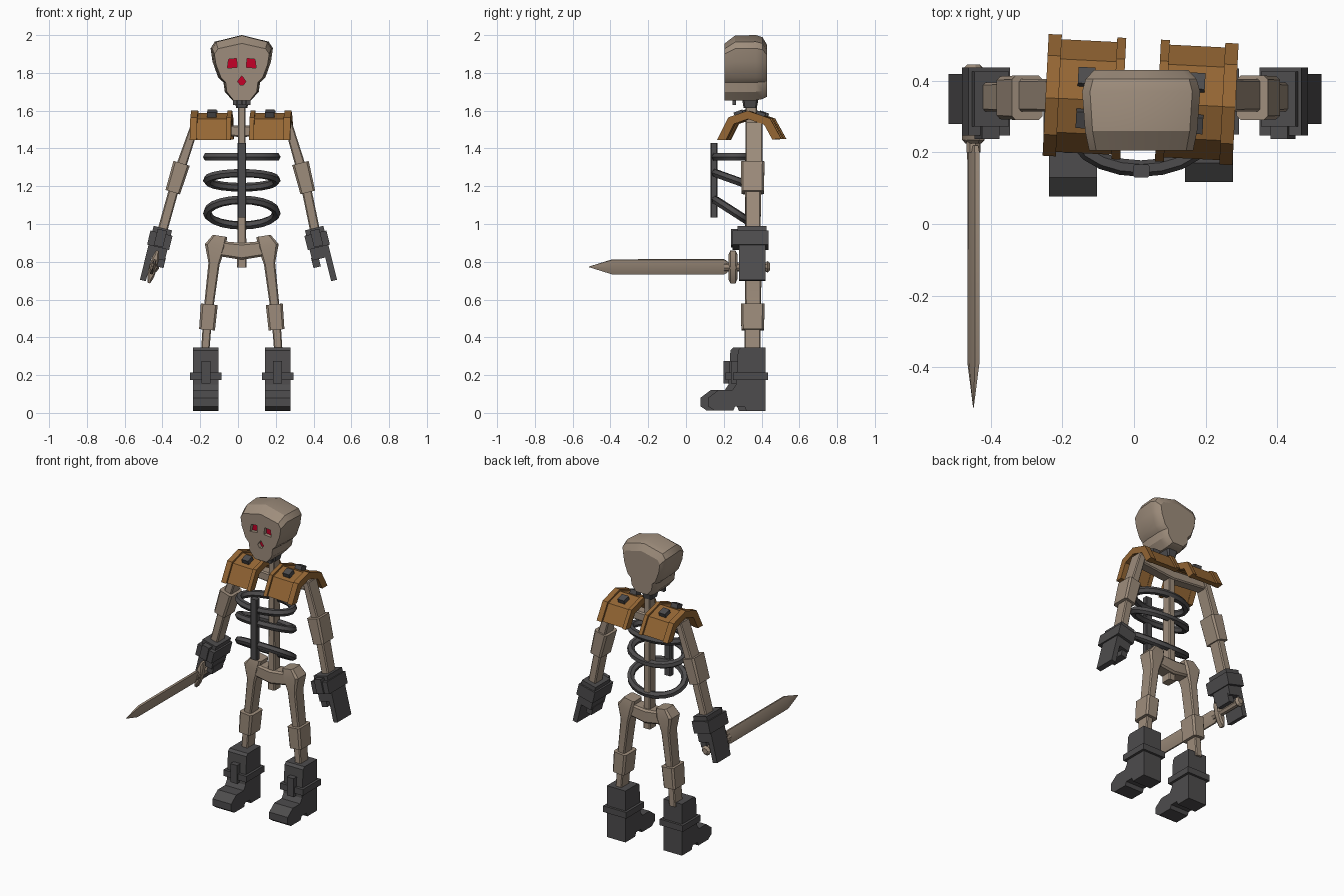
import bpy, bmesh, math
from mathutils import Vector

if "Cube" in bpy.data.objects:
    bpy.data.objects.remove(bpy.data.objects["Cube"])

CX = 0.02  # body centre line


def material(name, rgb):
    m = bpy.data.materials.new(name)
    m.diffuse_color = (*rgb, 1)
    m.use_nodes = True
    m.node_tree.nodes["Principled BSDF"].inputs["Base Color"].default_value = m.diffuse_color
    return m


BONE = material("bone", (0.34, 0.265, 0.20))
IRON = material("dark_iron", (0.075, 0.072, 0.074))
LEATHER = material("brown_leather", (0.30, 0.135, 0.035))
RED = material("glow_red", (0.55, 0.0, 0.02))


def finish(ob, mat, smooth=True):
    ob.data.materials.append(mat)
    bpy.ops.object.select_all(action='DESELECT')
    ob.select_set(True)
    bpy.context.view_layer.objects.active = ob
    if smooth:
        bpy.ops.object.shade_smooth_by_angle(angle=math.radians(30))
    return ob


def loft(name, rings, mat, smooth=True):
    """Skin matching rings of points and cap both ends."""
    bm = bmesh.new()
    rows = [[bm.verts.new(p) for p in r] for r in rings]
    n = len(rows[0])
    for a, b in zip(rows, rows[1:]):
        for i in range(n):
            bm.faces.new((a[i], a[(i + 1) % n], b[(i + 1) % n], b[i]))
    bm.faces.new(rows[0])
    bm.faces.new(rows[-1])
    bmesh.ops.recalc_face_normals(bm, faces=bm.faces)
    me = bpy.data.meshes.new(name)
    bm.to_mesh(me)
    bm.free()
    ob = bpy.data.objects.new(name, me)
    bpy.context.collection.objects.link(ob)
    return finish(ob, mat, smooth)


def limb(name, pts, mat, cham=0.25):
    """Bar through (x, y, z, half width, half depth), corners cut by cham."""
    a, b = Vector(pts[0][:3]), Vector(pts[-1][:3])
    d = (b - a).normalized()
    u = Vector((d.z, 0, -d.x))
    rings = []
    for x, y, z, w, h in pts:
        k = min(w, h) * cham
        corners = [(w, h - k), (w - k, h), (k - w, h), (-w, h - k),
                   (-w, k - h), (k - w, -h), (w - k, -h), (w, k - h)]
        if cham == 0:
            corners = [(w, h), (-w, h), (-w, -h), (w, -h)]
        rings.append([Vector((x, y, z)) + u * s + Vector((0, t, 0)) for s, t in corners])
    return loft(name, rings, mat)


def box(name, x0, x1, y0, y1, z0, z1, mat):
    return loft(name, [[(x0, y0, z), (x1, y0, z), (x1, y1, z), (x0, y1, z)] for z in (z0, z1)], mat, False)


def extrude_x(name, profile, x0, x1, mat, skew=0.0):
    """Side profile (y, z) swept across x, sheared by skew."""
    return loft(name, [[(x + skew * (y - 0.35), y - skew * (x - CX), z) for y, z in profile]
                       for x in (x0, x1)], mat, False)


# skull: front outline lofted from face to back of head
half = [(0, 2.0), (0.143, 1.965), (0.165, 1.93), (0.155, 1.86), (0.125, 1.775),
        (0.097, 1.75), (0.09, 1.70), (0.05, 1.655)]
outline = half + [(-x, z) for x, z in reversed(half[1:])]


def skull_ring(y, sx, top, low):
    return [(CX + x * sx, y, 1.78 + (z - 1.78) * (top if z > 1.78 else low)) for x, z in outline]


skull = loft("skull", [skull_ring(0.205, 0.88, 0.80, 1.0), skull_ring(0.26, 0.95, 0.99, 1.0),
                       skull_ring(0.37, 1.0, 1.0, 1.0), skull_ring(0.405, 0.94, 0.95, 0.95),
                       skull_ring(0.43, 0.80, 0.76, 0.85)], BONE)

# eye sockets and nose hole cut into the face, with red inside
holes = {"left_eye": [(-0.056, 1.825), (-0.004, 1.83), (-0.008, 1.876), (-0.05, 1.872)],
         "right_eye": [(0.044, 1.83), (0.096, 1.825), (0.09, 1.872), (0.048, 1.876)],
         "nose": [(-0.002, 1.755), (0.012, 1.735), (0.028, 1.735), (0.042, 1.755), (0.02, 1.785)]}
for name, pts in holes.items():
    cutter = loft(name + "_cutter", [[(x, y, z) for x, z in pts] for y in (0.15, 0.235)], BONE, False)
    mod = skull.modifiers.new("cut", 'BOOLEAN')
    mod.operation, mod.solver, mod.object = 'DIFFERENCE', 'EXACT', cutter
    bpy.context.view_layer.objects.active = skull
    bpy.ops.object.modifier_apply(modifier=mod.name)
    bpy.data.objects.remove(cutter)
    loft(name + "_glow", [[(x, y, z) for x, z in pts] for y in (0.229, 0.236)], RED, False)

# teeth, spine and collar bones
for i in range(4):
    box("tooth", CX - 0.046 + i * 0.024, CX - 0.026 + i * 0.024, 0.245, 0.265, 1.63, 1.66, IRON)
limb("neck_collar", [(CX, 0.34, 1.67, 0.04, 0.045), (CX, 0.34, 1.615, 0.03, 0.035)], IRON)
limb("spine", [(CX, 0.345, 1.64, 0.02, 0.03), (CX, 0.345, 1.0, 0.023, 0.033),
               (CX, 0.345, 0.77, 0.025, 0.035)], BONE)
limb("collar_bone", [(-0.23, 0.36, 1.505, 0.028, 0.035), (CX, 0.35, 1.49, 0.03, 0.035),
                     (0.27, 0.36, 1.505, 0.028, 0.035)], BONE)

# rib hoops hung between spine and breast bone
for z, rise in ((1.355, 0.0), (1.232, 0.075), (1.06, 0.135)):
    cu = bpy.data.curves.new("rib_hoop", 'CURVE')
    cu.dimensions = '3D'
    cu.bevel_depth, cu.bevel_resolution = 0.023, 1
    sp = cu.splines.new('POLY')
    sp.points.add(19)
    sp.use_cyclic_u = True
    for i, p in enumerate(sp.points):
        a = math.tau * i / 20
        p.co = (CX + 0.183 * math.cos(a), 0.26 + 0.105 * math.sin(a), z - rise / 2 * math.sin(a), 1)
    ob = bpy.data.objects.new("rib_hoop", cu)
    bpy.context.collection.objects.link(ob)
    bpy.ops.object.select_all(action='DESELECT')
    ob.select_set(True)
    bpy.context.view_layer.objects.active = ob
    bpy.ops.object.convert(target='MESH')
    finish(bpy.context.object, IRON)
limb("breast_bone", [(CX, 0.148, 1.43, 0.023, 0.018), (CX, 0.148, 1.035, 0.023, 0.018)], IRON)

# pelvis bar
limb("pelvis", [(-0.10, 0.35, 0.87, 0.04, 0.045), (CX, 0.35, 0.855, 0.045, 0.05),
                (0.14, 0.35, 0.87, 0.04, 0.045)], BONE)

# boot side profile
boot = [(0.42, 0.01), (0.32, 0.01), (0.31, 0.035), (0.26, 0.035), (0.25, 0.012), (0.15, 0.012),
        (0.117, 0.035), (0.117, 0.08), (0.17, 0.12), (0.245, 0.12), (0.265, 0.15),
        (0.275, 0.33), (0.29, 0.345), (0.42, 0.345)]

for side, s in (("left", -1), ("right", 1)):
    def leg(name, pts):
        limb(f"{side}_{name}", [(CX + s * x, y, z, w, h) for x, y, z, w, h in pts], BONE)

    # leg bones
    leg("thigh", [(0.115, 0.355, 0.937, 0.038, 0.045), (0.14, 0.355, 0.885, 0.056, 0.055),
                  (0.147, 0.355, 0.79, 0.030, 0.045), (0.175, 0.355, 0.56, 0.025, 0.042)])
    leg("knee", [(0.172, 0.353, 0.575, 0.045, 0.063), (0.184, 0.353, 0.44, 0.042, 0.060)])
    leg("shin", [(0.184, 0.352, 0.46, 0.023, 0.042), (0.194, 0.352, 0.32, 0.022, 0.042)])

    # boot with strap and buckle
    dy = -0.04 if s < 0 else 0.0
    bx = CX + s * 0.19
    extrude_x(f"{side}_boot", [(y + dy, z) for y, z in boot], bx - 0.067, bx + 0.067, IRON)
    box(f"{side}_boot_strap", bx - 0.083, bx + 0.083, 0.25 + dy, 0.435 + dy, 0.175, 0.215, IRON)
    box(f"{side}_boot_buckle", bx - 0.024, bx + 0.024, 0.238 + dy, 0.28 + dy, 0.155, 0.275, IRON)

    # arm bones
    sh, el, wr = ((-0.225, -0.322, -0.41) if s < 0 else (0.265, 0.35, 0.415))
    t = Vector((wr - sh, 0, -0.6)).normalized() * 0.08
    limb(f"{side}_upper_arm", [(sh, 0.36, 1.53, 0.022, 0.045), (el, 0.36, 1.245, 0.028, 0.045)], BONE)
    limb(f"{side}_elbow", [(el - t.x, 0.353, 1.245 - t.z, 0.045, 0.062),
                           (el + t.x, 0.353, 1.245 + t.z, 0.040, 0.060)], BONE)
    limb(f"{side}_forearm", [(el, 0.355, 1.245, 0.026, 0.042), (wr, 0.355, 0.93, 0.026, 0.040)], BONE)

    # gauntlet laid out along the hand: distance below wrist, outward offset
    d, u = Vector((s * 0.24, 0, -0.97)), Vector((s * 0.97, 0, 0.24))

    def hand(name, a, b, off, w, y, h, cham=0.0, mat=IRON):
        ends = [Vector((wr, y, 0.93)) + d * k + u * off for k in (a, b)]
        limb(f"{side}_{name}", [(*p, w, h) for p in ends], mat, cham)

    hand("cuff_rim", -0.05, -0.015, 0, 0.050, 0.35, 0.077)
    hand("cuff", -0.022, 0.055, 0, 0.060, 0.342, 0.095)
    hand("cuff_buckle", -0.04, 0.05, 0, 0.025, 0.255, 0.018)
    hand("fingers", 0.04, 0.245, 0.036, 0.016, 0.35, 0.07)
    hand("palm", 0.04, 0.115, -0.003, 0.048, 0.35, 0.07)
    hand("thumb", 0.10, 0.155, -0.034, 0.020, 0.35, 0.055)

    # shoulder guard: bent shell, thicker rims and studs
    px = -0.135 if s < 0 else 0.172
    k = 0.05
    yo = 0.0
    path = [(0.19, 1.445), (0.245, 1.555), (0.34, 1.588), (0.45, 1.55), (0.505, 1.45)]

    def shell(name, out, inn, x0, x1):
        c = Vector((0.345, 1.44))
        pts = [Vector(p) for p in path]
        outer = [c + (p - c) * out for p in pts]
        inner = [c + (p - c) * inn for p in reversed(pts)]
        extrude_x(f"{side}_{name}", [(p.x, p.y) for p in outer + inner], x0, x1, LEATHER, k)

    shell("shoulder_guard", 1.0, 0.80, px - 0.095, px + 0.095)
    shell("guard_inner_rim", 1.08, 0.78, px - s * 0.105, px - s * 0.08)
    shell("guard_outer_rim", 1.08, 0.78, px + s * 0.075, px + s * 0.112)
    for y, z, ty, tz in ((0.29, 1.575, 0.94, 0.33), (0.40, 1.57, 0.945, -0.33)):
        tan, nor = Vector((0, ty, tz)) * 0.024, Vector((0, -tz, ty)) * 0.024
        c = Vector((px, y, z))
        prof = [c - tan - nor, c + tan - nor, c + tan + nor, c - tan + nor]
        extrude_x(f"{side}_guard_stud", [(p.y, p.z) for p in prof], px - 0.024, px + 0.024, IRON, k)

# sword held forward in the left hand, leaned with the hand
SX, SZ = -0.449, 0.773
lean = math.radians(15)


def sword_ring(y, w, h, n):
    pts = []
    for i in range(n):
        a = math.tau * i / n
        p, q = w * math.cos(a), h * math.sin(a)
        pts.append((SX + p * math.cos(lean) + q * math.sin(lean), y,
                    SZ - p * math.sin(lean) + q * math.cos(lean)))
    return pts


def sword(name, rings, n, mat=BONE):
    loft("sword_" + name, [sword_ring(y, w, h, n) for y, w, h in rings], mat)


sword("blade", [(0.22, 0.011, 0.034), (0.20, 0.014, 0.047), (-0.39, 0.013, 0.046),
                (-0.513, 0.001, 0.002)], 6)
sword("guard", [(0.225, 0.015, 0.07), (0.235, 0.022, 0.093), (0.262, 0.022, 0.093),
                (0.272, 0.015, 0.07)], 10)
sword("grip", [(0.20, 0.020, 0.024), (0.43, 0.020, 0.024)], 8)
sword("pommel", [(0.418, 0.022, 0.022), (0.432, 0.032, 0.032), (0.446, 0.018, 0.018)], 8)
